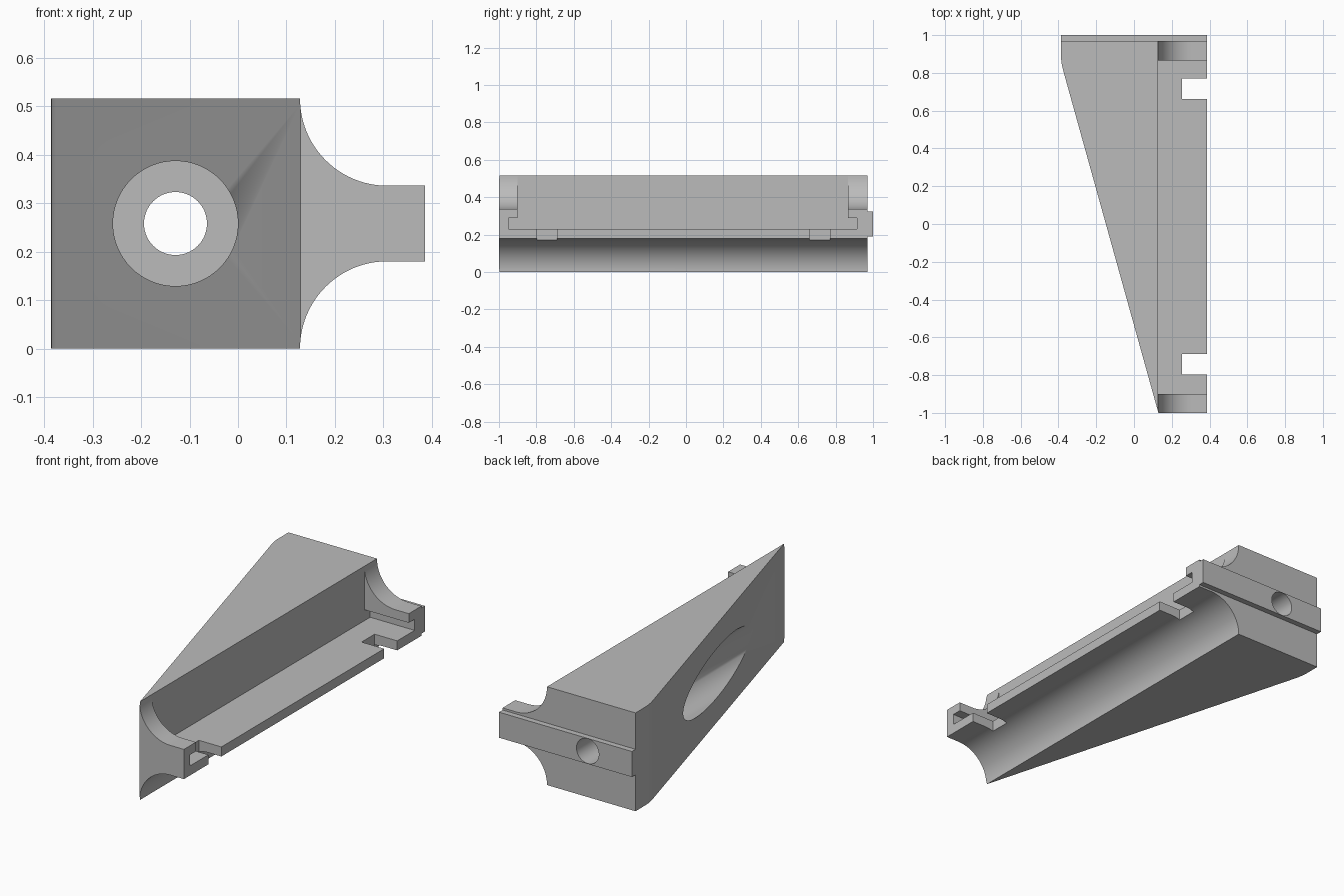
import bpy
import bmesh
import math
from mathutils import Vector

cube = bpy.data.objects.get("Cube")
if cube:
    bpy.data.objects.remove(cube, do_unlink=True)

grey = bpy.data.materials.new("plain_grey")
colour = (0.5, 0.5, 0.5, 1)
grey.use_nodes = True
grey.diffuse_color = colour
grey.node_tree.nodes["Principled BSDF"].inputs["Base Color"].default_value = colour

HALF = 0.386      # half width
WALL = 0.128      # side wall of the block
TOP = 0.516
MID = TOP / 2
BACK = 0.97       # back of the block, without the key
R = 0.18          # fillet radius
BORE = -0.129     # bolt axis


def prism(name, points, direction):
    """Extrude a closed outline of 3D points along a direction."""
    bm = bmesh.new()
    face = bm.faces.new([bm.verts.new(p) for p in points])
    moved = bmesh.ops.extrude_face_region(bm, geom=[face])["geom"]
    verts = [g for g in moved if isinstance(g, bmesh.types.BMVert)]
    bmesh.ops.translate(bm, verts=verts, vec=Vector(direction))
    bmesh.ops.recalc_face_normals(bm, faces=bm.faces)
    mesh = bpy.data.meshes.new(name)
    bm.to_mesh(mesh)
    bm.free()
    mesh.materials.append(grey)
    obj = bpy.data.objects.new(name, mesh)
    bpy.context.collection.objects.link(obj)
    return obj


def box(name, x, y, z):
    outline = [(x[0], y[0], z[0]), (x[1], y[0], z[0]),
               (x[1], y[1], z[0]), (x[0], y[1], z[0])]
    return prism(name, outline, (0, 0, z[1] - z[0]))


def rod(name, radius, y0, y1):
    ring = [i * math.tau / 64 for i in range(64)]
    outline = [(BORE + radius * math.cos(a), y0, MID + radius * math.sin(a)) for a in ring]
    return prism(name, outline, (0, y1 - y0, 0))


def combine(target, tool, operation="DIFFERENCE"):
    mod = target.modifiers.new(operation.title(), "BOOLEAN")
    mod.operation = operation
    mod.solver = "EXACT"
    mod.object = tool
    bpy.context.view_layer.objects.active = target
    bpy.ops.object.modifier_apply(modifier=mod.name)
    bpy.data.objects.remove(tool, do_unlink=True)


# Block with a tongue between two concave fillets
STEPS = 24
cx = WALL + R
arc = [(cx - R * math.cos(t), R * math.sin(t))
       for t in (i * math.pi / 2 / STEPS for i in range(STEPS + 1))]
lower = [(-HALF, 0)] + arc + [(HALF, R)]
upper = [(x, TOP - z) for x, z in reversed(lower)]
block = prism("wedge_block", [(x, -1, z) for x, z in lower + upper], (0, BACK + 1, 0))

# Key strip across the back
combine(block, box("key_strip", (-HALF, HALF), (BACK - 0.05, 1), (0.191, 0.325)), "UNION")

# Sloping side with a rounded corner at the back
slope = [(0.157, -1.1), (-0.375, 0.813), (-0.381, 0.838), (-0.385, 0.865),
         (-HALF - 0.0005, 0.89), (-0.6, 0.89), (-0.6, -1.1)]
combine(block, prism("slope_cutter", [(x, y, -0.1) for x, y in slope], (0, 0, 0.8)))

# Side pocket, and the slot running into both end ears
combine(block, box("pocket_cutter", (WALL, 0.5), (-0.9, 0.865), (0.26, 0.7)))
combine(block, box("slot_cutter", (WALL, 0.5), (-0.95, 0.913), (0.23, 0.288)))

# Notches in the floor edge
for y in (-0.743, 0.715):
    combine(block, box("notch_cutter", (0.255, 0.5), (y - 0.054, y + 0.054), (0.1, 0.26)))

# Bolt hole and its counterbore
combine(block, rod("bolt_cutter", 0.065, -1.2, 1.2))
combine(block, rod("counterbore_cutter", 0.129, -1.2, 0.78))

bpy.ops.object.select_all(action="DESELECT")
block.select_set(True)
bpy.context.view_layer.objects.active = block
bpy.ops.object.shade_smooth_by_angle(angle=math.radians(30))
